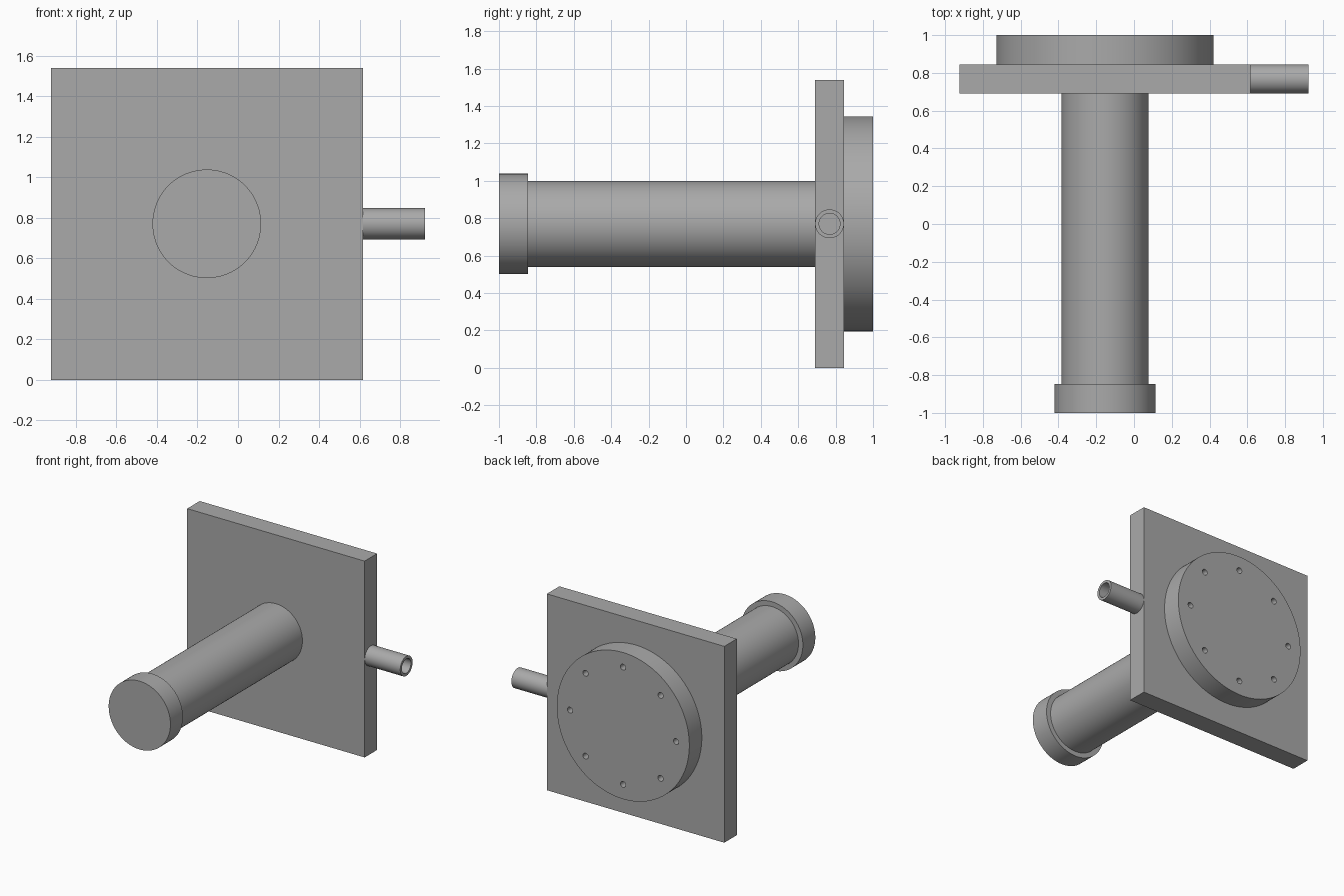
import bpy, math
from mathutils import Vector

old = bpy.data.objects.get("Cube")
if old:
    bpy.data.objects.remove(old, do_unlink=True)

grey = bpy.data.materials.new("plain grey")
grey.use_nodes = True
colour = (0.4, 0.4, 0.4, 1)
grey.diffuse_color = colour
grey.node_tree.nodes["Principled BSDF"].inputs["Base Color"].default_value = colour

CX, CZ = -0.154, 0.77      # main axis, running along y
PLATE_FRONT, PLATE_BACK = 0.69, 0.845
PLATE_SIZE = 1.54


def cylinder(name, radius, start, end, segments=96):
    """Closed cylinder between two points."""
    start, end = Vector(start), Vector(end)
    axis = end - start
    bpy.ops.mesh.primitive_cylinder_add(
        vertices=segments, radius=radius, depth=axis.length,
        location=(start + end) / 2,
        rotation=axis.to_track_quat('Z', 'Y').to_euler())
    obj = bpy.context.object
    obj.name = name
    obj.data.materials.append(grey)
    return obj


def smooth(obj):
    bpy.ops.object.select_all(action='DESELECT')
    obj.select_set(True)
    bpy.context.view_layer.objects.active = obj
    bpy.ops.object.shade_smooth_by_angle(angle=math.radians(30))


def cut(obj, cutters):
    """Subtract the cutters, then discard them."""
    bpy.context.view_layer.objects.active = obj
    for cutter in cutters:
        mod = obj.modifiers.new("hole", 'BOOLEAN')
        mod.operation = 'DIFFERENCE'
        mod.solver = 'EXACT'
        mod.object = cutter
        bpy.ops.object.modifier_apply(modifier=mod.name)
        bpy.data.objects.remove(cutter, do_unlink=True)


# Square mounting plate
bpy.ops.mesh.primitive_cube_add(
    size=1, location=(CX, (PLATE_FRONT + PLATE_BACK) / 2, CZ))
plate = bpy.context.object
plate.name = "mounting_plate"
plate.scale = (PLATE_SIZE, PLATE_BACK - PLATE_FRONT, PLATE_SIZE)
bpy.ops.object.transform_apply(location=False, rotation=False, scale=True)
plate.data.materials.append(grey)

# Long barrel and its end cap
smooth(cylinder("barrel", 0.23, (CX, -0.85, CZ), (CX, PLATE_FRONT, CZ)))
smooth(cylinder("end_cap", 0.268, (CX, -1, CZ), (CX, -0.846, CZ)))

# Round rear flange with a ring of bolt holes
flange = cylinder("rear_flange", 0.575, (CX, PLATE_BACK, CZ), (CX, 1, CZ), 128)
holes = []
for i in range(8):
    a = i * math.tau / 8
    x, z = CX + 0.46 * math.cos(a), CZ + 0.46 * math.sin(a)
    holes.append(cylinder("bolt_hole", 0.023, (x, 0.8, z), (x, 1.1, z), 24))
cut(flange, holes)
smooth(flange)

# Hollow side pipe
side = CX + PLATE_SIZE / 2
y = (PLATE_FRONT + PLATE_BACK) / 2
pipe = cylinder("side_pipe", 0.077, (side, y, CZ), (0.924, y, CZ), 64)
cut(pipe, [cylinder("bore", 0.056, (side - 0.1, y, CZ), (1, y, CZ), 64)])
smooth(pipe)
